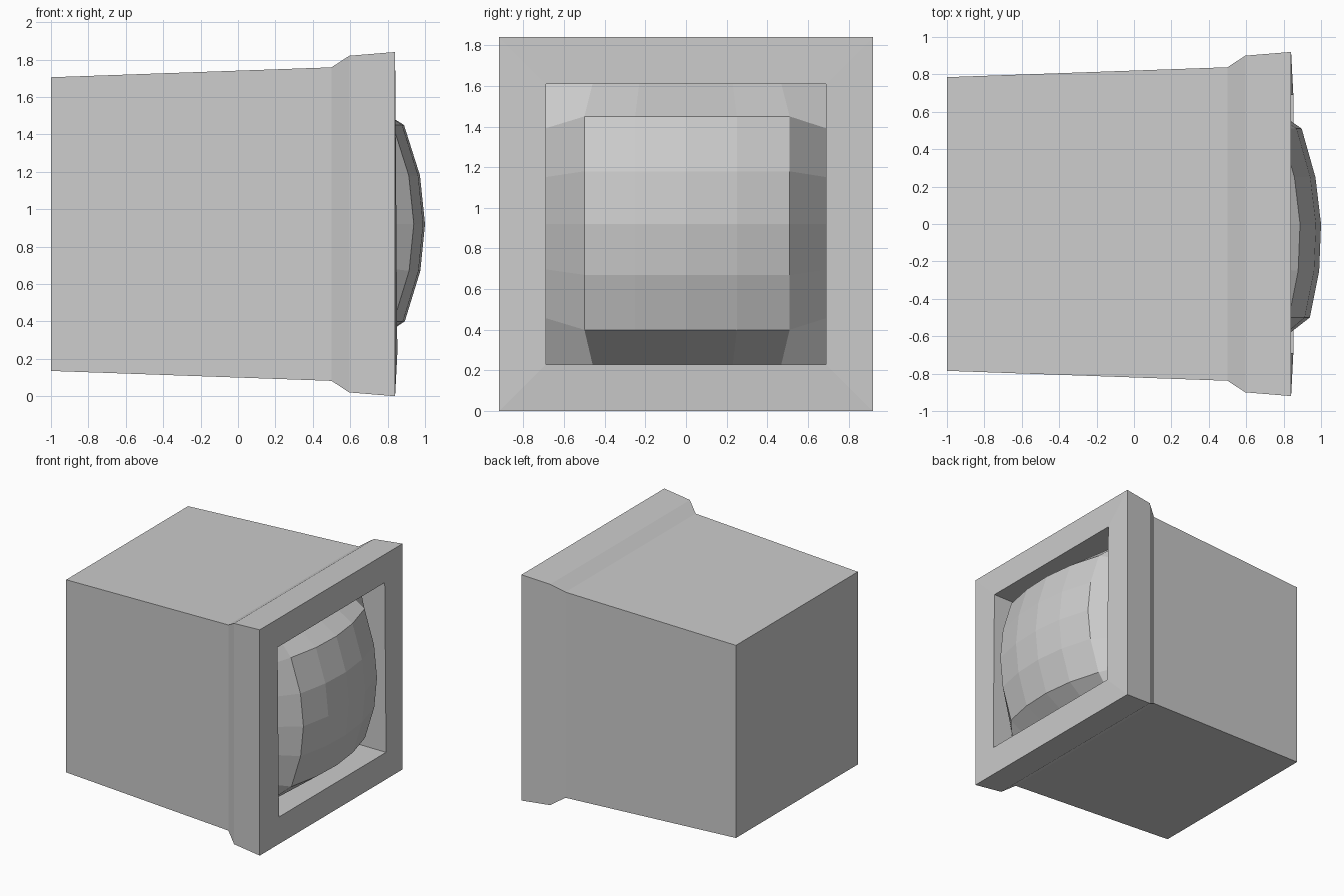
import bpy
import bmesh

if "Cube" in bpy.data.objects:
    bpy.data.objects.remove(bpy.data.objects["Cube"])

CZ = 0.92        # height of the central axis
OPEN = 0.69      # half size of the square opening

grey = bpy.data.materials.new("light grey")
grey.diffuse_color = (0.604, 0.604, 0.604, 1)
grey.use_nodes = True
grey.node_tree.nodes["Principled BSDF"].inputs["Base Color"].default_value = grey.diffuse_color


def finish(bm, name):
    mesh = bpy.data.meshes.new(name)
    bm.to_mesh(mesh)
    bm.free()
    mesh.materials.append(grey)
    obj = bpy.data.objects.new(name, mesh)
    bpy.context.collection.objects.link(obj)
    return obj


# Housing: square rings lofted from the back, over the flared rim, into the recess
bm = bmesh.new()
profile = [(-1.0, 0.785), (0.50, 0.838), (0.595, 0.90), (0.84, 0.92),
           (0.84, OPEN), (0.45, OPEN)]
corners = [(-1, -1), (1, -1), (1, 1), (-1, 1)]
rings = [[bm.verts.new((x, h * sy, CZ + h * sz)) for sy, sz in corners]
         for x, h in profile]
for a, b in zip(rings, rings[1:]):
    for i in range(4):
        j = (i + 1) % 4
        bm.faces.new((a[i], a[j], b[j], b[i]))
bm.faces.new(rings[0])
bm.faces.new(rings[-1])
# the lower lip of the opening leans slightly outward
for v in rings[4][:2]:
    v.co.x += 0.012
bmesh.ops.recalc_face_normals(bm, faces=bm.faces)
finish(bm, "housing")

# Lens: faceted bulging grid with steep outer border meeting the recess walls
bm = bmesh.new()
steps_y = [-OPEN, -0.50, -0.25, 0, 0.25, 0.51, OPEN]
steps_z = [-OPEN, -0.52, -0.25, 0, 0.26, 0.53, OPEN]
grid = []
for i, y in enumerate(steps_y):
    column = []
    for j, z in enumerate(steps_z):
        side, cap = i in (0, 6), j in (0, 6)
        x = 1.0 - 0.32 * y * y - 0.40 * z * z - 0.04 * y
        if side or cap:
            x -= 0.18 - 0.3 * min(abs(y), abs(z)) ** 2
        # grid lines draw together on the border
        py = y * 0.92 if cap and not side else y
        pz = z * 0.89 if side and not cap else z
        column.append(bm.verts.new((x, py, CZ + pz)))
    grid.append(column)
for i in range(6):
    for j in range(6):
        bm.faces.new((grid[i][j], grid[i + 1][j],
                      grid[i + 1][j + 1], grid[i][j + 1]))
finish(bm, "lens")
